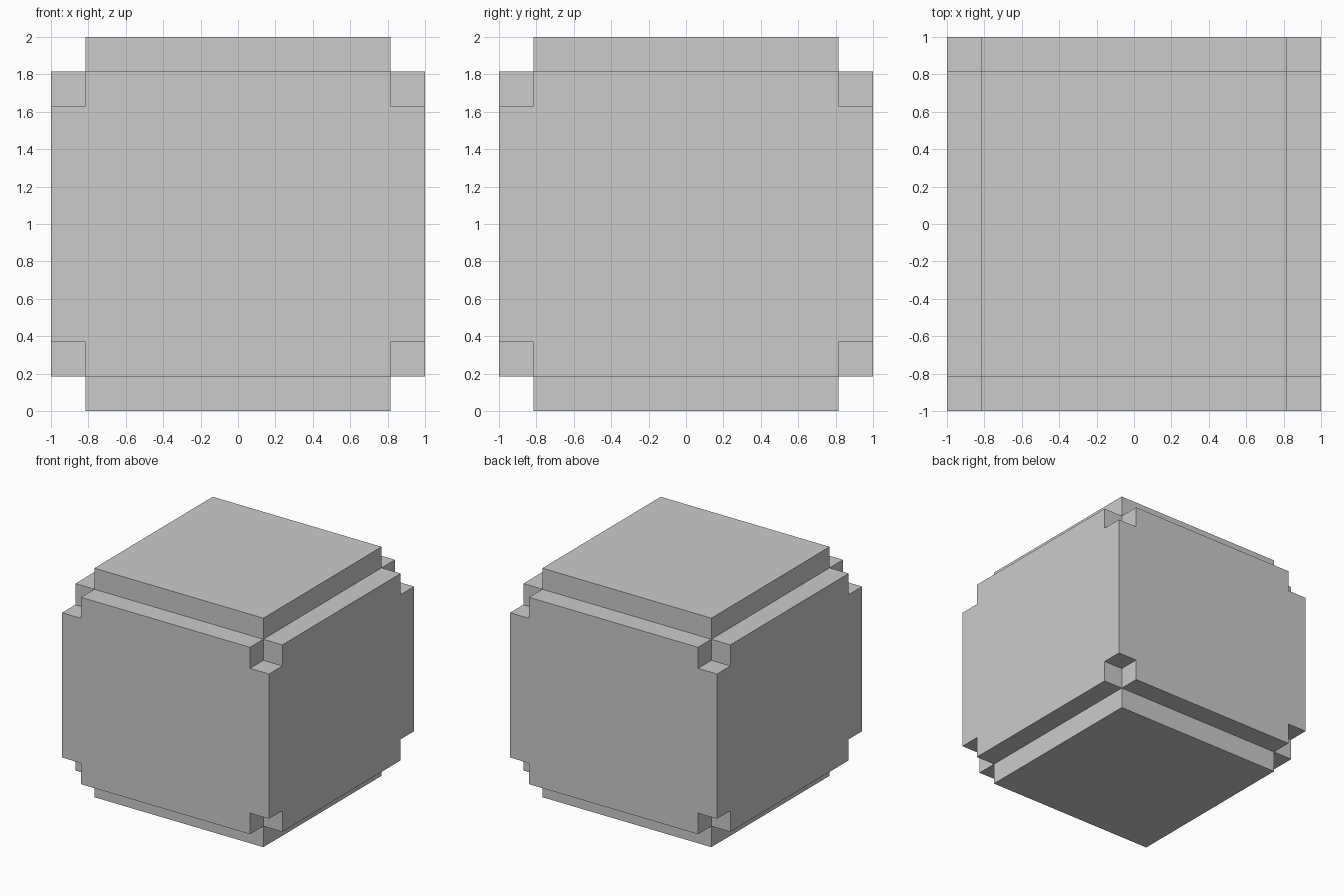
import bpy, bmesh, math

if "Cube" in bpy.data.objects:
    bpy.data.objects.remove(bpy.data.objects["Cube"])

STEP = 0.184          # width of every step and corner notch
side = [-1, -1 + STEP, 1 - STEP, 1]
height = [0, STEP, 2 * STEP, 2 - 2 * STEP, 2 - STEP, 2]


def solid(i, j, k):
    """Stepped block rule: small end slabs, notched steps, full middle."""
    outer = (i != 1) + (j != 1)
    if not (0 <= i < 3 and 0 <= j < 3 and 0 <= k < 5):
        return False
    return outer <= (0, 1, 2, 1, 0)[k]


bm = bmesh.new()

# Outer skin of the block: a quad wherever a solid cell meets empty space
for i in range(3):
    for j in range(3):
        for k in range(5):
            if not solid(i, j, k):
                continue
            cell = (i, j, k)
            for axis in range(3):
                for d in (0, 1):
                    near = list(cell)
                    near[axis] += 2 * d - 1
                    if solid(*near):
                        continue
                    u, v = (axis + 1) % 3, (axis + 2) % 3
                    ring = []
                    for a, b in ((0, 0), (1, 0), (1, 1), (0, 1)):
                        p = list(cell)
                        p[axis] += d
                        p[u] += a
                        p[v] += b
                        ring.append(bm.verts.new((side[p[0]], side[p[1]], height[p[2]])))
                    bm.faces.new(ring if d else ring[::-1])

# Weld the skin and merge coplanar faces
bmesh.ops.remove_doubles(bm, verts=bm.verts, dist=1e-4)
bmesh.ops.dissolve_limit(bm, angle_limit=math.radians(1), verts=bm.verts, edges=bm.edges)
bmesh.ops.recalc_face_normals(bm, faces=bm.faces)

mesh = bpy.data.meshes.new("stepped_block")
bm.to_mesh(mesh)
bm.free()
bpy.context.collection.objects.link(bpy.data.objects.new("stepped_block", mesh))
